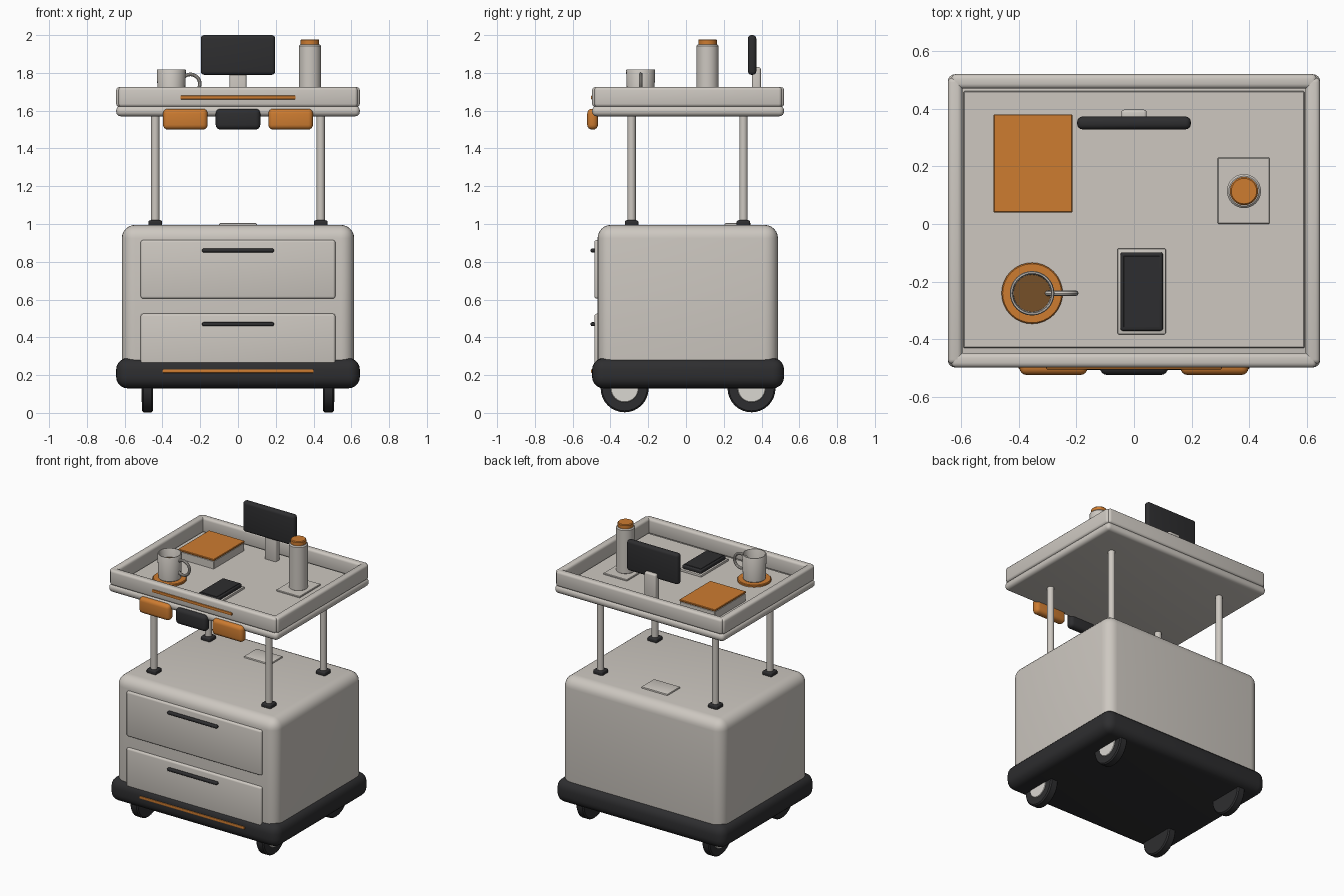
import bpy, bmesh, math
from mathutils import Matrix

if "Cube" in bpy.data.objects:
    bpy.data.objects.remove(bpy.data.objects["Cube"])


def material(name, r, g, b):
    m = bpy.data.materials.new(name)
    m.diffuse_color = (r, g, b, 1)
    m.use_nodes = True
    m.node_tree.nodes["Principled BSDF"].inputs["Base Color"].default_value = m.diffuse_color
    return m


SHELL = material("warm_grey", 0.61, 0.575, 0.53)
DARK = material("charcoal", 0.027, 0.027, 0.029)
ORANGE = material("orange", 0.61, 0.20, 0.03)
COFFEE = material("coffee_brown", 0.18, 0.08, 0.022)
HUB = material("pale_hub", 0.70, 0.68, 0.64)


def finish(name, bm, mat):
    bmesh.ops.recalc_face_normals(bm, faces=bm.faces)
    me = bpy.data.meshes.new(name)
    bm.to_mesh(me)
    bm.free()
    me.materials.append(mat)
    ob = bpy.data.objects.new(name, me)
    bpy.context.collection.objects.link(ob)
    bpy.ops.object.select_all(action='DESELECT')
    ob.select_set(True)
    bpy.context.view_layer.objects.active = ob
    bpy.ops.object.shade_smooth_by_angle(angle=math.radians(35))
    return ob


def box(name, x, y, z, mat, bevel=0.0, seg=3):
    """Rounded box from (min, max) ranges."""
    bm = bmesh.new()
    bmesh.ops.create_cube(bm, size=1)
    for v in bm.verts:
        v.co = [r[0] + (c + 0.5) * (r[1] - r[0]) for c, r in zip(v.co, (x, y, z))]
    if bevel:
        bmesh.ops.bevel(bm, geom=bm.edges[:], offset=bevel, segments=seg,
                        profile=0.5, affect='EDGES')
    return finish(name, bm, mat)


def lathe(name, profile, loc, mat, axis='Z', steps=32):
    """Spin an (r, h) profile about z, optionally turned onto x."""
    bm = bmesh.new()
    vs = [bm.verts.new((r, 0, h)) for r, h in profile]
    es = [bm.edges.new(p) for p in zip(vs, vs[1:])]
    bmesh.ops.spin(bm, geom=vs + es, cent=(0, 0, 0), axis=(0, 0, 1),
                   angle=math.tau, steps=steps, use_duplicate=False)
    bmesh.ops.remove_doubles(bm, verts=bm.verts[:], dist=1e-5)
    if axis == 'X':
        bm.transform(Matrix.Rotation(math.pi / 2, 4, 'Y'))
    bm.transform(Matrix.Translation(loc))
    return finish(name, bm, mat)


def disc(name, r, h0, h1, loc, mat, axis='Z', b=0.004, steps=32):
    prof = [(0, h0), (r - b, h0), (r, h0 + b), (r, h1 - b), (r - b, h1), (0, h1)]
    return lathe(name, prof, loc, mat, axis, steps)


FRONT, BACK = -0.497, 0.519
W = 0.645

# Base bumper, cabinet body and accent strip
box("base_bumper", (-W, W), (FRONT, BACK), (0.13, 0.29), DARK, 0.06, 5)
box("cabinet", (-0.615, 0.615), (-0.468, 0.487), (0.19, 0.995), SHELL, 0.07, 6)
box("base_strip", (-0.4, 0.4), (FRONT - 0.006, FRONT + 0.015), (0.212, 0.230), ORANGE, 0.004, 2)

# Drawers with bar handles
for i, (z0, z1, zh) in enumerate(((0.605, 0.915, 0.86), (0.21, 0.525, 0.47))):
    box(f"drawer_{i}", (-0.515, 0.515), (-0.485, -0.45), (z0, z1), SHELL, 0.012)
    box(f"drawer_handle_{i}", (-0.19, 0.19), (-0.505, -0.48), (zh - 0.01, zh + 0.01), DARK, 0.007)

# Inset pad on the cabinet top
box("cabinet_top_pad", (-0.1, 0.1), (0.205, 0.345), (0.985, 1.005), SHELL, 0.006, 2)

# Wheels and posts, one per corner
for sx in (-1, 1):
    for y in (-0.325, 0.347):
        x = sx * 0.48
        disc("wheel", 0.127, -0.029, 0.029, (x, y, 0.13), DARK, 'X', 0.008)
        disc("wheel_hub", 0.075, -0.01, 0.01, (x + sx * 0.022, y, 0.13), HUB, 'X')
    for y in (-0.288, 0.304):
        x = sx * 0.438
        disc("post", 0.022, 0.98, 1.59, (x, y, 0), SHELL, steps=20)
        box("post_foot", (x - 0.036, x + 0.036), (y - 0.036, y + 0.036),
            (0.985, 1.02), DARK, 0.01)

# Tray slab, floor mat and raised rails
box("tray_slab", (-W, W), (FRONT, BACK), (1.57, 1.626), SHELL, 0.025, 4)
box("tray_mat", (-0.59, 0.59), (-0.43, 0.46), (1.61, 1.636), SHELL, 0.003, 1)
for s in (-1, 1):
    xs = sorted((s * 0.595, s * W))
    box("side_rail", xs, (FRONT + 0.012, BACK - 0.012), (1.62, 1.725), SHELL, 0.016)
for y in (FRONT, BACK - 0.05):
    box("cross_rail", (-W + 0.012, W - 0.012), (y, y + 0.05), (1.62, 1.725), SHELL, 0.016)
box("tray_strip", (-0.305, 0.305), (FRONT - 0.007, FRONT + 0.015), (1.66, 1.68), ORANGE, 0.005, 2)

# Pouches hanging under the tray front
for x, m in ((-0.279, ORANGE), (0, DARK), (0.279, ORANGE)):
    box("front_pouch", (x - 0.118, x + 0.118), (-0.523, -0.466), (1.5, 1.61), m, 0.025, 4)

# Mug on coaster
mx, my = -0.353, -0.24
disc("coaster", 0.106, 1.63, 1.65, (mx, my, 0), ORANGE)
lathe("mug", [(0, 1.648), (0.066, 1.648), (0.071, 1.654), (0.077, 1.813), (0.074, 1.819),
              (0.069, 1.819), (0.066, 1.813), (0.062, 1.67), (0, 1.67)], (mx, my, 0), SHELL)
disc("coffee", 0.066, 1.74, 1.76, (mx, my, 0), COFFEE, b=0.001)
bm = bmesh.new()
N, K, R, T = 32, 10, 0.05, 0.0095
rings = [[bm.verts.new((-0.252 + (R + T * math.cos(b)) * math.cos(a), my + T * math.sin(b),
                        1.742 + (R + T * math.cos(b)) * math.sin(a)))
          for b in (math.tau * k / K for k in range(K))]
         for a in (math.tau * n / N for n in range(N))]
for n in range(N):
    for k in range(K):
        p, q = rings[n], rings[(n + 1) % N]
        bm.faces.new((p[k], q[k], q[(k + 1) % K], p[(k + 1) % K]))
finish("mug_handle", bm, SHELL)

# Bottle with cap on a pad
box("bottle_pad", (0.29, 0.47), (0.0, 0.23), (1.63, 1.645), SHELL, 0.003, 1)
disc("bottle", 0.059, 1.64, 1.95, (0.381, 0.114, 0), SHELL, b=0.007)
disc("bottle_cap", 0.049, 1.945, 1.978, (0.381, 0.114, 0), ORANGE, b=0.005)

# Monitor and neck
box("monitor", (-0.197, 0.197), (0.328, 0.372), (1.79, 2.0), DARK, 0.018, 4)
box("monitor_neck", (-0.044, 0.044), (0.35, 0.396), (1.625, 1.83), SHELL, 0.01)

# Book: pages and cover
box("book_pages", (-0.485, -0.215), (0.042, 0.378), (1.63, 1.69), SHELL, 0.003, 1)
box("book_cover", (-0.487, -0.213), (0.04, 0.38), (1.69, 1.702), ORANGE, 0.003, 1)

# Phone on a charging plate
box("phone_plate", (-0.057, 0.11), (-0.382, -0.085), (1.63, 1.65), SHELL, 0.004, 2)
box("phone", (-0.047, 0.1), (-0.37, -0.098), (1.648, 1.675), DARK, 0.008)
box("phone_screen", (-0.036, 0.089), (-0.357, -0.111), (1.67, 1.678), DARK, 0.001, 1)
